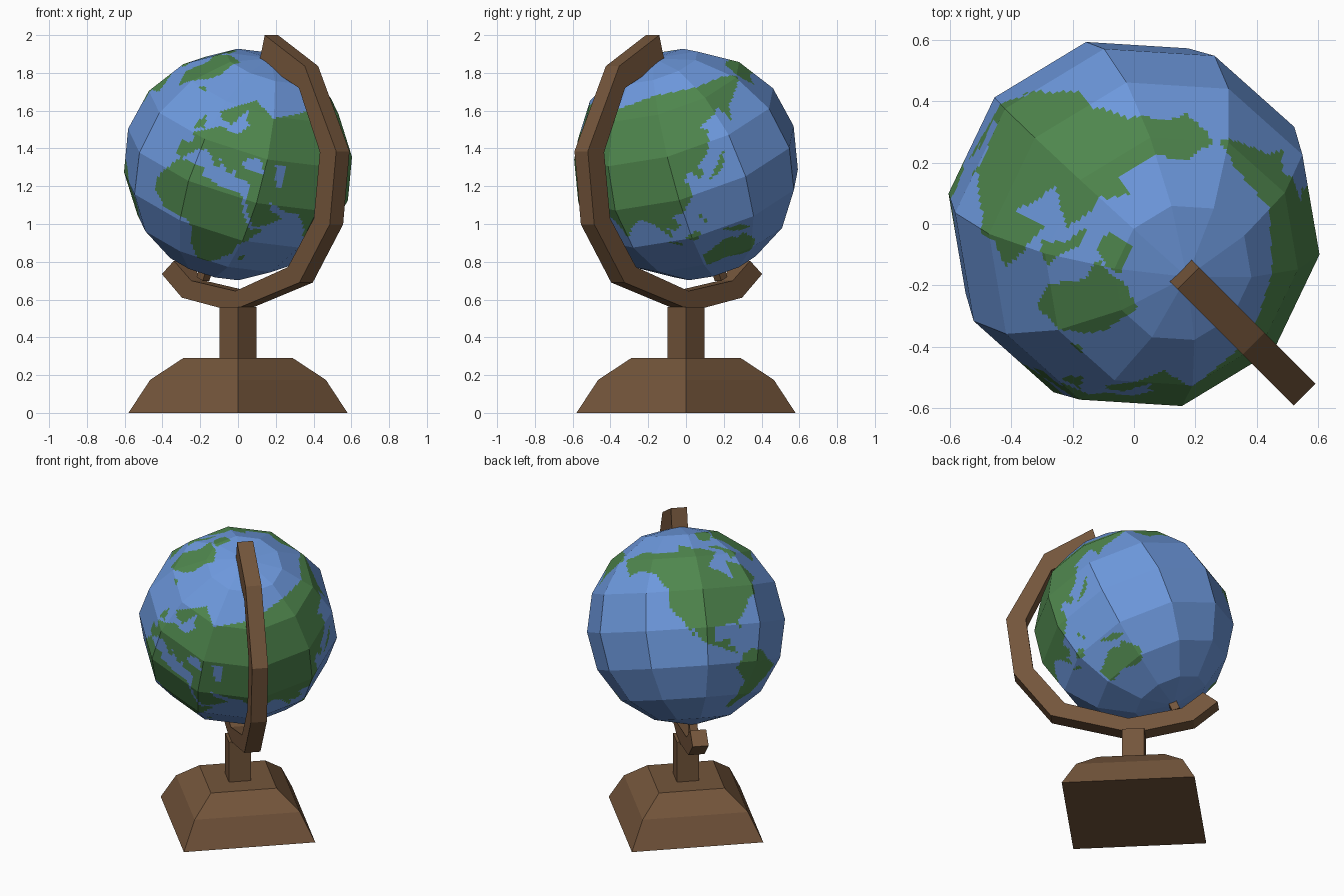
import bpy, bmesh, math
from mathutils import Vector

if "Cube" in bpy.data.objects:
    bpy.data.objects.remove(bpy.data.objects["Cube"])


def material(name, rgb):
    m = bpy.data.materials.new(name)
    m.diffuse_color = (*rgb, 1)
    m.use_nodes = True
    m.node_tree.nodes["Principled BSDF"].inputs["Base Color"].default_value = m.diffuse_color
    return m


wood = material("brown wood", (0.175, 0.092, 0.044))
ocean = material("ocean blue", (0.152, 0.315, 0.72))
green = material("land green", (0.078, 0.24, 0.075))


def make(name, verts, faces, mats):
    me = bpy.data.meshes.new(name)
    me.from_pydata(verts, [], faces)
    for m in mats:
        me.materials.append(m)
    ob = bpy.data.objects.new(name, me)
    bpy.context.collection.objects.link(ob)
    return ob


def tidy(ob):
    bm = bmesh.new()
    bm.from_mesh(ob.data)
    bmesh.ops.remove_doubles(bm, verts=bm.verts, dist=1e-5)
    bmesh.ops.recalc_face_normals(bm, faces=bm.faces)
    bm.to_mesh(ob.data)
    bm.free()


def strip_faces(n):
    # closed tube of n four-sided sections, with end caps
    f = [(4 * i + k, 4 * i + (k + 1) % 4, 4 * i + 4 + (k + 1) % 4, 4 * i + 4 + k)
         for i in range(n - 1) for k in range(4)]
    return f + [(3, 2, 1, 0), tuple(range(4 * n - 4, 4 * n))]


# Stepped square base and column, corners pointing along the axes
def stack(name, levels):
    v = [(r * c, r * s, z) for r, z in levels
         for c, s in ((1, 0), (0, 1), (-1, 0), (0, -1))]
    tidy(make(name, v, strip_faces(len(levels)), [wood]))


stack("base", [(0.58, 0), (0.465, 0.175), (0.29, 0.29)])
stack("column", [(0.097, 0.28), (0.097, 0.56)])

# Curved arm in the diagonal vertical plane: u runs to front right
T = Vector((1, -1, 0)).normalized()
V = Vector((1, 1, 0)).normalized()
Z = Vector((0, 0, 1))
outer = [(0.25, 2.0), (0.55, 1.836), (0.785, 1.385), (0.737, 0.998),
         (0.51, 0.69), (0, 0.54), (-0.37, 0.61), (-0.52, 0.735)]
inner = [(0.21, 1.86), (0.506, 1.72), (0.663, 1.38), (0.618, 1.03),
         (0.424, 0.772), (0.03, 0.645), (-0.30, 0.70), (-0.43, 0.805)]
av = []
for (uo, zo), (ui, zi) in zip(outer, inner):
    for u, z, s in ((uo, zo, -1), (uo, zo, 1), (ui, zi, 1), (ui, zi, -1)):
        av.append(T * u + Z * z + V * (0.05 * s))
tidy(make("arm", av, strip_faces(len(outer)), [wood]))

# Tilted globe axes
TILT = math.radians(23.4)
N = T * math.sin(TILT) + Z * math.cos(TILT)
W = T * math.cos(TILT) - Z * math.sin(TILT)
C, R = Vector((0, 0, 1.315)), 0.613

# Pins holding the globe at its poles
for name, s in (("top_pin", 1), ("bottom_pin", -1)):
    pv = [C + N * (s * d) + (W * a + V * b) * 0.025 for d in (0.56, 0.66)
          for a, b in ((1, 1), (-1, 1), (-1, -1), (1, -1))]
    tidy(make(name, pv, strip_faces(2), [wood]))

# Coastlines as longitude, latitude outlines
europe_asia = [
    (-9, 43), (-9, 37), (-5, 36), (3, 43), (9, 44), (16, 38), (18, 40), (13, 45),
    (23, 37), (27, 41), (27, 37), (36, 36), (35, 30), (39, 21), (44, 13), (52, 16),
    (60, 22), (51, 25), (48, 30), (57, 26), (67, 25), (73, 20), (77, 8), (80, 15),
    (88, 22), (94, 17), (98, 10), (103, 1), (101, 12), (105, 9), (109, 13),
    (106, 20), (114, 22), (121, 29), (119, 36), (122, 40), (126, 35), (129, 36),
    (128, 40), (135, 44), (140, 53), (136, 55), (155, 60), (156, 51), (163, 58),
    (180, 63), (190, 66), (178, 70), (140, 73), (112, 75), (80, 72), (60, 68),
    (40, 65), (33, 68), (25, 71), (13, 65), (5, 61), (8, 58), (16, 57), (18, 61),
    (22, 65), (24, 60), (28, 60), (20, 54), (10, 55), (2, 51), (-4, 48), (-1, 44)]
africa = [
    (-6, 36), (10, 37), (11, 33), (20, 31), (32, 31), (37, 20), (43, 11), (51, 12),
    (40, -4), (40, -16), (35, -22), (32, -29), (26, -34), (18, -34), (12, -17),
    (13, -5), (9, 4), (-8, 4), (-17, 14), (-16, 22)]
north_america = [
    (-168, 66), (-156, 71), (-128, 70), (-95, 72), (-82, 68), (-94, 60), (-82, 55),
    (-79, 51), (-77, 62), (-65, 59), (-56, 52), (-66, 49), (-65, 44), (-71, 42),
    (-76, 35), (-81, 31), (-80, 25), (-83, 30), (-97, 28), (-97, 20), (-87, 21),
    (-88, 16), (-83, 15), (-82, 9), (-78, 8), (-85, 10), (-95, 16), (-105, 20),
    (-113, 31), (-110, 23), (-117, 33), (-124, 40), (-124, 48), (-135, 58),
    (-150, 60), (-164, 55), (-158, 58), (-165, 62)]
south_america = [
    (-77, 8), (-72, 12), (-60, 9), (-50, 1), (-35, -6), (-39, -17), (-48, -27),
    (-58, -37), (-65, -44), (-69, -54), (-75, -50), (-72, -30), (-71, -18), (-81, -5)]
australia = [
    (114, -22), (122, -18), (131, -12), (136, -12), (140, -17), (142, -11),
    (153, -26), (149, -38), (139, -36), (131, -32), (116, -35)]
greenland = [(-72, 78), (-55, 82), (-25, 83), (-20, 75), (-25, 70), (-42, 60),
             (-52, 65), (-56, 75)]
islands = [
    [(-88, 73), (-76, 73), (-62, 66), (-72, 63), (-74, 69)],
    [(-90, 77), (-78, 76), (-62, 82), (-90, 82)],
    [(-117, 70), (-102, 69), (-105, 73), (-118, 75)],
    [(109, 1), (117, 7), (118, 1), (115, -4)],
    [(95, 5), (106, -4), (104, -6)],
    [(131, -1), (141, -3), (150, -10), (138, -8)],
    [(44, -20), (49, -13), (47, -25)],
    [(130, 32), (140, 36), (144, 44), (139, 39)],
    [(-5, 50), (1, 52), (-4, 58), (-5, 54)],
    [(-23, 65), (-14, 65), (-18, 67)],
    [(120, 18), (126, 7), (122, 10)]]
lakes = [[(28, 42), (41, 41), (38, 47), (31, 46)],
         [(47, 46), (50, 37), (54, 37), (53, 46)]]


def boxed(poly):
    xs, ys = zip(*poly)
    return poly, min(xs), max(xs), min(ys), max(ys)


lands = [boxed(p) for p in (europe_asia, africa, north_america, south_america,
                            australia, greenland, *islands)]
lakes = [boxed(p) for p in lakes]


def inside(x, y, shape):
    p, x0, x1, y0, y1 = shape
    if not (x0 <= x <= x1 and y0 <= y <= y1):
        return False
    hit = False
    for (ax, ay), (bx, by) in zip(p, p[1:] + p[:1]):
        if (ay > y) != (by > y) and x < ax + (y - ay) * (bx - ax) / (by - ay):
            hit = not hit
    return hit


# The painted map is squeezed southwards: globe latitude -> map latitude
squeeze = [(-90, -90), (-60, -56), (-49, -38), (-40, -25), (-23, 0), (-9, 20),
           (7, 35), (25, 50), (44, 65), (53, 72), (65, 80), (90, 90)]


def map_lat(a):
    for (a0, b0), (a1, b1) in zip(squeeze, squeeze[1:]):
        if a <= a1:
            return b0 + (a - a0) * (b1 - b0) / (a1 - a0)
    return 90


def is_land(lon, lat):
    lon = (lon + 180) % 360 - 180
    tests = (lon, lon + 360)
    return (any(inside(x, lat, s) for s in lands for x in tests)
            and not any(inside(lon, lat, s) for s in lakes))


# Low-poly globe: 10 segments by 8 rings, each flat facet cut into small cells
SEG, RING, CUT, PHASE = 10, 8, 20, 3


def corner(i, j):
    lam = math.radians(PHASE + 360 / SEG * i)
    phi = math.radians(-90 + 180 / RING * j)
    return C + R * (math.cos(phi) * (math.cos(lam) * W + math.sin(lam) * V)
                    + math.sin(phi) * N)


nu, nv = SEG * CUT, RING * CUT
gv, gf, land = [], [], []
for j in range(nv + 1):
    b, fb = divmod(j, CUT)
    for i in range(nu):
        a, fa = divmod(i, CUT)
        lo = corner(a, b).lerp(corner(a + 1, b), fa / CUT)
        hi = corner(a, b + 1).lerp(corner(a + 1, b + 1), fa / CUT) if fb else lo
        gv.append(lo.lerp(hi, fb / CUT))
for j in range(nv):
    lat = map_lat(-90 + 180 * (j + 0.5) / nv)
    for i in range(nu):
        k = (i + 1) % nu
        gf.append((j * nu + i, j * nu + k, (j + 1) * nu + k, (j + 1) * nu + i))
        land.append(int(is_land(PHASE + 360 * (i + 0.5) / nu + 74, lat)))
globe = make("globe", gv, gf, [ocean, green])
globe.data.polygons.foreach_set("material_index", land)
tidy(globe)
